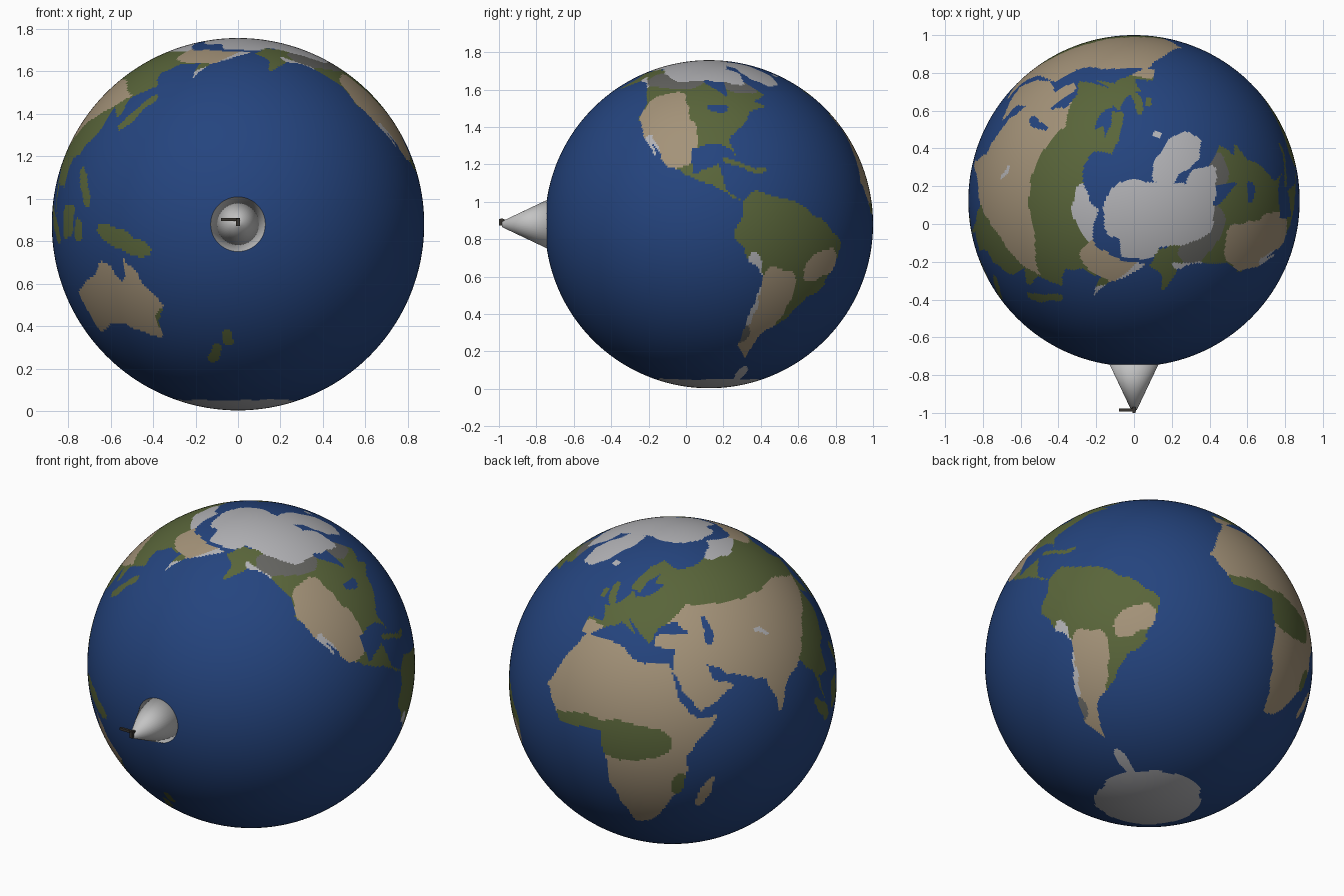
import bpy, bmesh, math
from mathutils import Vector, Matrix, noise

cube = bpy.data.objects.get("Cube")
if cube:
    bpy.data.objects.remove(cube, do_unlink=True)

RADIUS = 0.877
CENTRE = Vector((0, 0.123, 0.88))


def material(name, *rgb):
    mat = bpy.data.materials.new(name)
    mat.use_nodes = True
    mat.diffuse_color = (*rgb, 1)
    mat.node_tree.nodes["Principled BSDF"].inputs["Base Color"].default_value = (*rgb, 1)
    return mat


globe_materials = [
    material("ocean_blue", 0.018, 0.058, 0.21),
    material("forest_green", 0.1, 0.13, 0.042),
    material("desert_tan", 0.37, 0.29, 0.19),
    material("ice_white", 0.45, 0.45, 0.47),
    material("rock_grey", 0.13, 0.13, 0.12),
]
OCEAN, GREEN, TAN, ICE, ROCK = range(len(globe_materials))
cone_grey = material("cone_grey", 0.55, 0.55, 0.55)
dark_metal = material("dark_metal", 0.04, 0.035, 0.03)


class Outline:
    """A coloured region bounded by a closed line of points."""

    def __init__(self, colour, *points):
        self.colour = colour
        self.edges = list(zip(points, points[1:] + points[:1]))
        xs, ys = zip(*points)
        self.west, self.east = min(xs), max(xs)
        self.south, self.north = min(ys), max(ys)

    def contains(self, x, y):
        if not (self.west <= x <= self.east and self.south <= y <= self.north):
            return False
        inside = False
        for (ax, ay), (bx, by) in self.edges:
            if (ay > y) != (by > y) and x < ax + (y - ay) * (bx - ax) / (by - ay):
                inside = not inside
        return inside


class Blob:
    """A coloured, slightly squared oval with a centre, half sizes and a tilt."""

    def __init__(self, colour, x, y, half_width, half_height, tilt=0):
        self.colour = colour
        self.x, self.y = x, y
        self.half_width, self.half_height = half_width, half_height
        self.cos, self.sin = math.cos(math.radians(tilt)), math.sin(math.radians(tilt))

    def contains(self, x, y):
        dx, dy = x - self.x, y - self.y
        along = abs(dx * self.cos + dy * self.sin) / self.half_width
        across = abs(dy * self.cos - dx * self.sin) / self.half_height
        return along < 1 and across < 1 and along ** 3 + across ** 3 < 1


# Continents, as longitude and latitude in degrees
europe = Outline(
    GREEN, (-9, 37), (-9, 43), (-1, 44), (-4, 48), (8, 54), (9, 57), (12, 54), (21, 55), (29, 60), (22, 61),
    (25, 65), (17, 61), (14, 56), (6, 58), (14, 68), (26, 71), (41, 67), (60, 69), (60, 40), (41, 42),
    (37, 46), (28, 44), (24, 38), (19, 42), (13, 45), (18, 40), (9, 44), (0, 40), (-5, 36))
asia = Outline(
    GREEN, (55, 68), (80, 73), (104, 77), (130, 71), (190, 67), (163, 60), (157, 51), (157, 60), (142, 59),
    (135, 54), (140, 48), (128, 42), (128, 35), (121, 40), (122, 31), (114, 22), (108, 21), (108, 11),
    (100, 13), (103, 2), (97, 16), (91, 22), (80, 15), (77, 8), (72, 21), (57, 26), (49, 30), (52, 25),
    (59, 22), (45, 13), (35, 28), (36, 36), (27, 37), (27, 41), (42, 41))
africa = Outline(
    TAN, (-6, 36), (10, 37), (20, 31), (34, 31), (37, 19), (43, 11), (51, 12), (40, -3), (40, -15), (35, -20),
    (33, -26), (27, -33), (19, -35), (12, -17), (9, 4), (-8, 4), (-17, 14), (-10, 31))
north_america = Outline(
    GREEN, (-167, 66), (-156, 71), (-85, 69), (-94, 60), (-80, 51), (-78, 62), (-65, 59), (-56, 52),
    (-66, 49), (-61, 46), (-70, 43), (-81, 31), (-80, 25), (-84, 30), (-97, 28), (-96, 18), (-87, 21),
    (-83, 10), (-77, 8), (-94, 16), (-105, 20), (-114, 31), (-110, 23), (-124, 40), (-124, 48), (-137, 59),
    (-148, 61), (-163, 55), (-160, 62))
south_america = Outline(
    GREEN, (-78, 8), (-72, 12), (-52, 5), (-35, -6), (-41, -22), (-48, -26), (-57, -38), (-65, -42),
    (-68, -55), (-75, -48), (-70, -18), (-81, -5))
australia = Outline(
    TAN, (114, -22), (131, -12), (136, -12), (140, -18), (142, -11), (153, -26), (149, -38), (132, -32),
    (115, -35))

# Islands
pacific_islands = [
    Blob(GREEN, 141, -5, 11, 3, -22),
    Blob(GREEN, 176, -38, 2, 3),
    Blob(GREEN, 170, -44, 4, 2, 45),
    Blob(GREEN, 114, 1, 4, 5),
    Blob(GREEN, 101, 0, 8, 2, -45),
    Blob(GREEN, 121, -2, 2, 3),
    Blob(GREEN, 123, 12, 7, 2, -60),
    Blob(GREEN, 138, 37, 9, 2, 50),
]
atlantic_islands = [
    Blob(TAN, 47, -19, 7, 2, 70),
    Blob(GREEN, -2, 54, 5, 2, -65),
    Blob(GREEN, -8, 53, 2, 2),
    Blob(ICE, -19, 65, 4, 1.5),
    Blob(GREEN, -79, 21, 6, 1, -15),
    Blob(GREEN, -71, 19, 3, 1),
    Blob(ICE, -61, -68, 9, 4, -60),
]
lands = [europe, asia, africa, north_america, south_america, australia] + pacific_islands + atlantic_islands

# Climate zones and lakes, painted over land only, later ones on top
old_world_zones = [
    Outline(TAN, (27, 32), (27, 42), (43, 52), (112, 50), (128, 43), (105, 33), (92, 23), (77, 6), (40, 10)),
    Blob(GREEN, 9, 2, 26, 7),
    Blob(GREEN, 38, -15, 3, 5),
    Blob(TAN, -4, 39, 6, 3),
    Blob(ICE, 77, 37, 4, 1, -30),
    Blob(ICE, 105, 74, 36, 6),
    Blob(TAN, 163, 68, 30, 8),
    Blob(ICE, 172, 60, 18, 3, 25),
    Blob(GREEN, 153, -33, 3, 6),
    Blob(OCEAN, 51, 42, 2, 5),
]
new_world_zones = [
    Blob(ROCK, -117, 62, 24, 6),
    Blob(ROCK, -69, 58, 11, 5),
    Blob(ICE, -141, 59, 9, 2, -25),
    Blob(TAN, -109, 36, 18, 12, -65),
    Blob(ICE, -113, 28, 6, 2, -55),
    Blob(TAN, -45, -14, 8, 5, 20),
    Blob(TAN, -67, -35, 20, 9, 75),
    Blob(ICE, -73, -24, 3, 14),
    Blob(ROCK, -74, -42, 3, 4),
    Blob(OCEAN, -86, 45, 5, 2),
]
zones = old_world_zones + new_world_zones

# Arctic ice in plan, measured from the pole
arctic_ice = [
    Blob(ICE, 0.13, -0.07, 0.29, 0.17),
    Blob(ICE, 0.02, -0.21, 0.11, 0.1),
    Blob(ICE, 0.22, 0.22, 0.16, 0.08, 50),
    Blob(ICE, 0.36, 0.08, 0.08, 0.1),
]


def surface_colour(point):
    # A little noise makes the coasts irregular
    wobble = noise.noise_vector(point * 12)
    lat = math.degrees(math.asin(point.z / point.length)) + wobble.x * 1.5
    lon = math.degrees(math.atan2(-point.x, point.y)) + wobble.y * 1.5
    if lon < -169:
        lon += 360
    plan = point + wobble * 0.025
    if lat < -71 or point.z > 0 and any(ice.contains(plan.x, plan.y) for ice in arctic_ice):
        return ICE
    colour = next((land.colour for land in lands if land.contains(lon, lat)), OCEAN)
    if colour != OCEAN:
        for zone in zones:
            if zone.contains(lon, lat):
                colour = zone.colour
    return colour


def add_object(name, bm, mats, location, smooth=True):
    mesh = bpy.data.meshes.new(name)
    for face in bm.faces:
        face.smooth = smooth
    bm.to_mesh(mesh)
    bm.free()
    for mat in mats:
        mesh.materials.append(mat)
    obj = bpy.data.objects.new(name, mesh)
    obj.location = location
    bpy.context.collection.objects.link(obj)


# Globe
bm = bmesh.new()
bmesh.ops.create_uvsphere(bm, u_segments=480, v_segments=240, radius=RADIUS)
for face in bm.faces:
    face.material_index = surface_colour(face.calc_center_median())
add_object("globe", bm, globe_materials, CENTRE)

# Cone on the front, smooth all the way round its rim
bm = bmesh.new()
bmesh.ops.create_cone(bm, cap_ends=True, segments=48, radius1=0.15, radius2=0.015, depth=0.285,
                      matrix=Matrix.Rotation(math.pi / 2, 4, "X"))
add_object("front_cone", bm, [cone_grey], (0, -0.8425, CENTRE.z))


# Small lever at the cone tip
def box(name, size, location):
    bm = bmesh.new()
    bmesh.ops.create_cube(bm, size=1, matrix=Matrix.Diagonal((*size, 1)))
    add_object(name, bm, [dark_metal], location, smooth=False)


box("lever_arm", (0.09, 0.014, 0.014), (-0.035, -0.985, 0.903))
box("lever_post", (0.018, 0.03, 0.036), (0, -0.985, 0.89))
